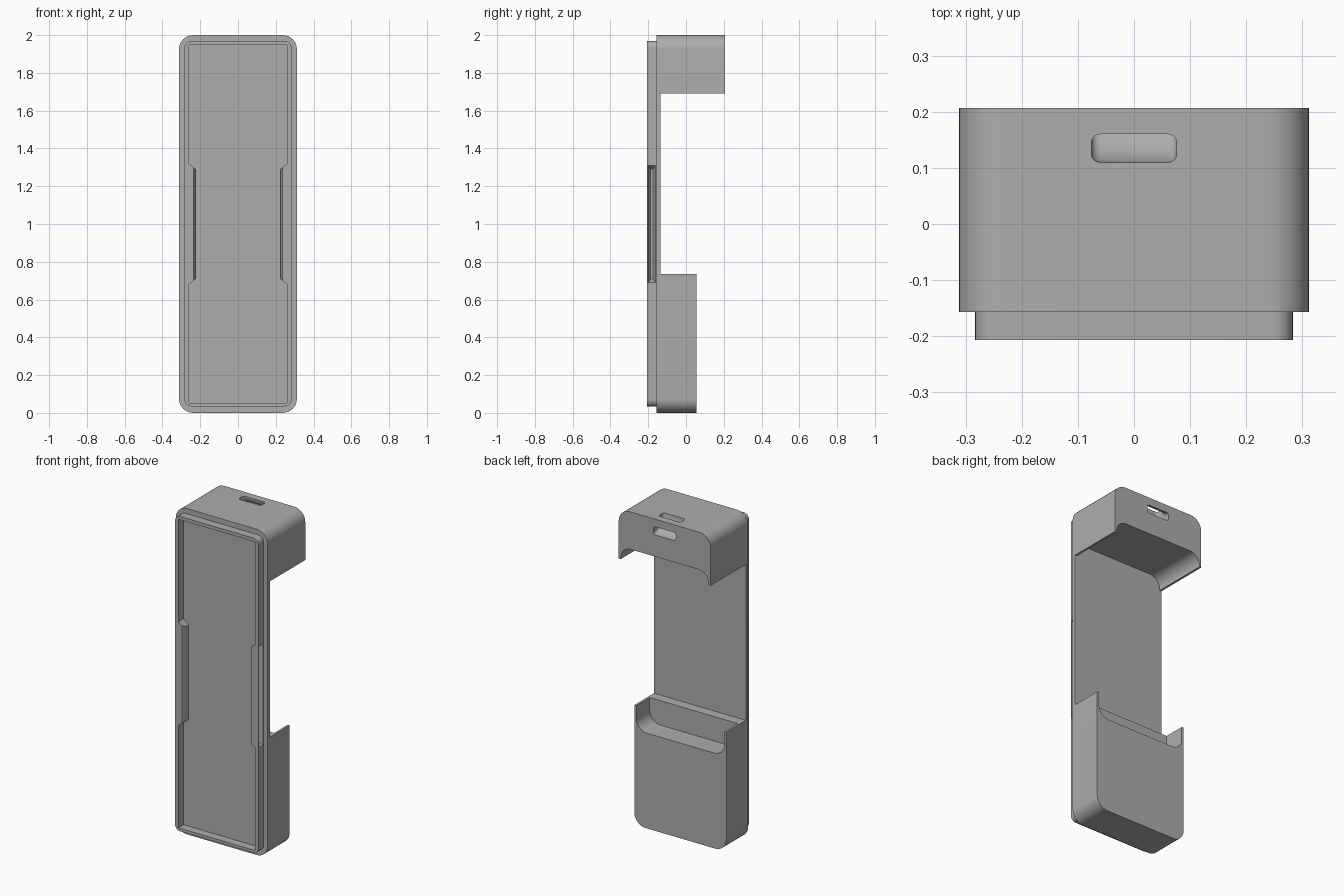
import bpy, bmesh
from math import sin, cos, pi, radians
from mathutils import Vector

cube = bpy.data.objects.get("Cube")
if cube:
    bpy.data.objects.remove(cube, do_unlink=True)

grey = bpy.data.materials.new("plain_grey")
grey.use_nodes = True
colour = (0.42, 0.42, 0.42, 1)
grey.diffuse_color = colour
grey.node_tree.nodes["Principled BSDF"].inputs["Base Color"].default_value = colour

FRONT, FACE, PLATE, SHELF, BACK = -0.207, -0.157, -0.135, 0.055, 0.207
POCKET_TOP, CAP_BOTTOM = 0.735, 1.692
HALF = 0.312


def finish(name, bm):
    bmesh.ops.recalc_face_normals(bm, faces=bm.faces)
    mesh = bpy.data.meshes.new(name)
    bm.to_mesh(mesh)
    bm.free()
    mesh.materials.append(grey)
    ob = bpy.data.objects.new(name, mesh)
    bpy.context.collection.objects.link(ob)
    return ob


def round_rect(half, low, high, r, steps=8):
    """Rounded rectangle outline, centred on the first axis."""
    if r == 0:
        return [(half, low), (half, high), (-half, high), (-half, low)]
    pts = []
    corners = [(half - r, high - r), (r - half, high - r),
               (r - half, low + r), (half - r, low + r)]
    for i, (cx, cz) in enumerate(corners):
        for k in range(steps + 1):
            a = (i + k / steps) * pi / 2
            pts.append((cx + r * cos(a), cz + r * sin(a)))
    return pts


def prism(name, half, low, high, r, y0, y1):
    """Rounded rectangle extruded from front to back."""
    bm = bmesh.new()
    face = bm.faces.new([bm.verts.new((x, y0, z))
                         for x, z in round_rect(half, low, high, r)])
    out = bmesh.ops.extrude_face_region(bm, geom=[face])
    verts = [v for v in out["geom"] if isinstance(v, bmesh.types.BMVert)]
    bmesh.ops.translate(bm, verts=verts, vec=(0, y1 - y0, 0))
    return finish(name, bm)


def hull(name, points):
    bm = bmesh.new()
    for p in points:
        bm.verts.new(p)
    bmesh.ops.convex_hull(bm, input=bm.verts)
    bmesh.ops.dissolve_limit(bm, angle_limit=0.01, verts=bm.verts, edges=bm.edges)
    return finish(name, bm)


def combine(target, tool, operation="DIFFERENCE"):
    mod = target.modifiers.new("cut", "BOOLEAN")
    mod.operation, mod.solver, mod.object = operation, "EXACT", tool
    bpy.context.view_layer.objects.active = target
    bpy.ops.object.modifier_apply(modifier=mod.name)
    bpy.data.objects.remove(tool, do_unlink=True)


# Body: one rounded block, stepped down to a plate and a shallow lower pocket
body = prism("holder_body", HALF, 0, 2, 0.075, FACE, BACK)
combine(body, prism("middle_cutter", 0.5, POCKET_TOP, CAP_BOTTOM, 0, PLATE, 0.5))
combine(body, prism("lower_cutter", 0.5, -0.2, POCKET_TOP + 0.1, 0, SHELF, 0.5))

# Arched underside of the cap and rounded trough of the pocket
combine(body, prism("arch_cutter", 0.299, 1.5, 1.77, 0.07, PLATE, 0.5))
combine(body, prism("trough_cutter", 0.299, 0.585, 0.95, 0.07, -0.075, 0.5))

# Hanging slot: a curved tunnel from the top face to the back face
bm = bmesh.new()
loop = [bm.verts.new((x, BACK - 0.072 + d, 2))
        for x, d in round_rect(0.076, -0.025, 0.025, 0.015, 4)]
edges = [bm.edges.new((loop[i - 1], loop[i])) for i in range(len(loop))]
bmesh.ops.spin(bm, geom=loop + edges, cent=(0, BACK, 2), axis=(1, 0, 0),
               angle=2 * pi, steps=48, use_merge=False, use_duplicate=False)
bmesh.ops.remove_doubles(bm, verts=bm.verts, dist=0.0002)
combine(body, finish("slot_cutter", bm))

# Raised rim around the front recess
rim = prism("front_rim", 0.283, 0.035, 1.968, 0.035, FRONT, FACE + 0.005)
combine(rim, prism("recess_cutter", 0.26, 0.053, 1.947, 0, -0.5, 0.1))

# Finger grips: the side walls bulge inwards and are grooved outside
for side in (-1, 1):
    bulge, groove = [], []
    for up in (-1, 1):
        for x, y, h in ((0.27, FRONT, 0.325), (0.27, FACE, 0.325),
                        (0.235, FRONT, 0.3), (0.225, -0.185, 0.29),
                        (0.225, FACE, 0.29)):
            bulge.append(Vector((side * x, y, 1 + up * h)))
        for x, y, h in ((0.29, -0.203, 0.315), (0.29, -0.158, 0.315),
                        (0.252, -0.188, 0.292), (0.252, -0.174, 0.292)):
            groove.append(Vector((side * x, y, 1 + up * h)))
    combine(rim, hull("grip_bulge", bulge), "UNION")
    combine(rim, hull("grip_cutter", groove))

# Smooth rounded corners, crisp edges
for ob in (body, rim):
    bpy.ops.object.select_all(action="DESELECT")
    ob.select_set(True)
    bpy.context.view_layer.objects.active = ob
    bpy.ops.object.shade_smooth_by_angle(angle=radians(30))
